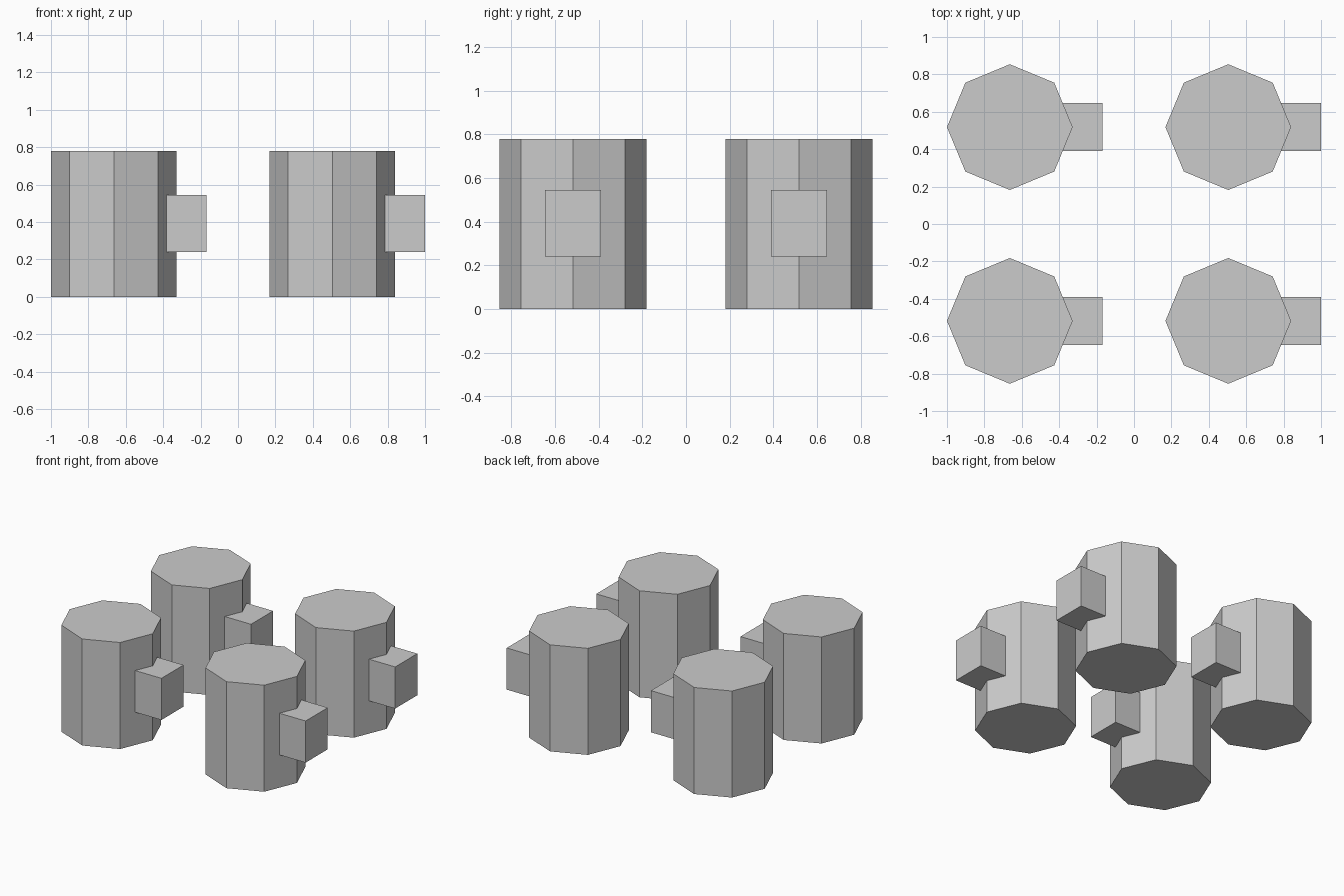
import bpy
from math import radians

default = bpy.data.objects.get("Cube")
if default:
    bpy.data.objects.remove(default, do_unlink=True)

# Single plain grey
grey = bpy.data.materials.new("light_grey")
grey.use_nodes = True
colour = (0.6, 0.6, 0.6, 1)
grey.diffuse_color = colour
grey.node_tree.nodes["Principled BSDF"].inputs["Base Color"].default_value = colour

RADIUS, HEIGHT = 0.336, 0.78
PEG_IN, PEG_OUT, PEG_WIDTH = 0.24, 0.496, 0.256
PEG_LOW, PEG_HIGH = 0.24, 0.545


def finish(name):
    obj = bpy.context.object
    obj.name = name
    obj.data.materials.append(grey)
    return obj


def add_drum(name, x, y):
    # Eight-sided drum with corners on the axes
    bpy.ops.mesh.primitive_cylinder_add(
        vertices=8, radius=RADIUS, depth=HEIGHT, location=(x, y, HEIGHT / 2))
    finish(name + "_drum")

    # Square peg sticking out of the left side
    bpy.ops.mesh.primitive_cube_add(
        size=1, location=(x + (PEG_IN + PEG_OUT) / 2, y, (PEG_LOW + PEG_HIGH) / 2))
    peg = finish(name + "_peg")
    peg.scale = (PEG_OUT - PEG_IN, PEG_WIDTH, PEG_HIGH - PEG_LOW)
    bpy.ops.object.transform_apply(location=False, rotation=False, scale=True)


for depth_name, y in (("front", -0.518), ("back", 0.518)):
    for side_name, x in (("right", -0.664), ("left", 0.504)):
        add_drum(f"{depth_name}_{side_name}", x, y)
